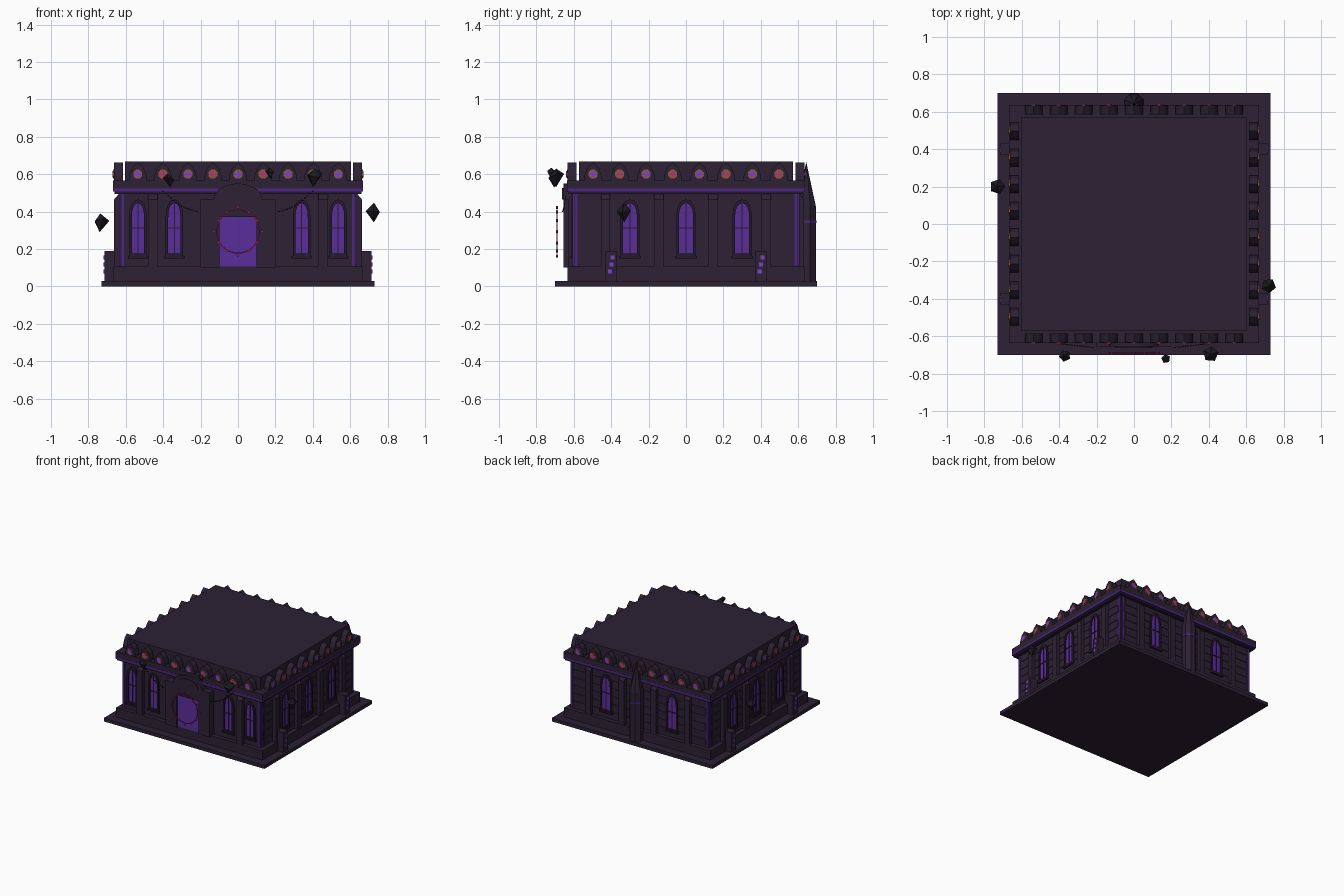
import bpy, bmesh, random
from math import sin, cos, pi
from mathutils import Vector, Matrix

random.seed(4)
if "Cube" in bpy.data.objects:
    bpy.data.objects.remove(bpy.data.objects["Cube"])


def material(name, rgb):
    m = bpy.data.materials.new(name)
    m.use_nodes = True
    m.diffuse_color = (*rgb, 1)
    m.node_tree.nodes["Principled BSDF"].inputs["Base Color"].default_value = (*rgb, 1)
    return m


stone = material("dark stone", (0.026, 0.015, 0.034))
carved = material("carved stone", (0.018, 0.011, 0.024))
rock = material("floating rock", (0.012, 0.009, 0.015))
glass = material("violet glass", (0.105, 0.026, 0.33))
trim = material("violet trim", (0.075, 0.018, 0.24))
glyph = material("bright violet", (0.22, 0.055, 0.6))
pink = material("pink gem", (0.42, 0.045, 0.17))
magenta = material("magenta ring", (0.33, 0.02, 0.12))
gold = material("old gold", (0.27, 0.12, 0.025))

# Wall sides: name, turn about z, wall distance from centre
FRONT, RIGHT, BACK, LEFT = SIDES = [
    ("front", 0, 0.60), ("right", 1, 0.63), ("back", 2, 0.60), ("left", 3, 0.63)]


def place(side, u, d, z):
    """Point u along a wall, d outward from the centre."""
    return Matrix.Rotation(side[1] * pi / 2, 3, "Z") @ Vector((u, -d, z))


class Part:
    """Collects solids of one colour into one object."""

    def __init__(self, name, mat):
        self.name, self.mat, self.bm = name, mat, bmesh.new()

    def solid(self, ring_a, ring_b):
        a = [self.bm.verts.new(p) for p in ring_a]
        b = [self.bm.verts.new(p) for p in ring_b]
        self.bm.faces.new(a)
        self.bm.faces.new(b[::-1])
        for i in range(len(a)):
            j = (i + 1) % len(a)
            self.bm.faces.new((a[i], b[i], b[j], a[j]))

    def slab(self, side, outline, d0, d1):
        self.solid([place(side, u, d0, z) for u, z in outline],
                   [place(side, u, d1, z) for u, z in outline])

    def rect(self, side, u, half, z0, z1, d0, d1):
        self.slab(side, [(u - half, z0), (u + half, z0), (u + half, z1), (u - half, z1)], d0, d1)

    def block(self, x, y, z0, z1):
        ring = [(-x, -y), (x, -y), (x, y), (-x, y)]
        self.solid([(*p, z0) for p in ring], [(*p, z1) for p in ring])

    def done(self):
        bmesh.ops.recalc_face_normals(self.bm, faces=self.bm.faces)
        mesh = bpy.data.meshes.new(self.name)
        self.bm.to_mesh(mesh)
        self.bm.free()
        mesh.materials.append(self.mat)
        bpy.context.collection.objects.link(bpy.data.objects.new(self.name, mesh))


def pointed_arch(u, half, z0, spring, top):
    """Window outline with a pointed head."""
    n = 4
    right = [(half * cos(t), spring + (top - spring) * sin(t) ** 0.85)
             for t in [i * pi / 2 / n for i in range(n)]]
    pts = [(-half, z0), (half, z0)] + right + [(0, top)] + [(-x, z) for x, z in right[::-1]]
    return [(u + x, z) for x, z in pts]


def round_arch(half, z0, z1, n=14):
    return [(half * cos(i * pi / n), z0 + (z1 - z0) * sin(i * pi / n)) for i in range(n + 1)]


# Stacked masses of the building
for name, mat, x, y, z0, z1 in [
        ("base_plate", stone, 0.73, 0.70, 0, 0.028),
        ("plinth", stone, 0.665, 0.633, 0.028, 0.105),
        ("walls", stone, 0.63, 0.60, 0.105, 0.50),
        ("cornice_bed", carved, 0.66, 0.628, 0.495, 0.508),
        ("cornice_glow", trim, 0.668, 0.636, 0.508, 0.524),
        ("cornice", stone, 0.667, 0.635, 0.524, 0.567),
        ("roof", stone, 0.605, 0.573, 0.56, 0.668)]:
    p = Part(name, mat)
    p.block(x, y, z0, z1)
    p.done()

# Windows, buttresses, courses and corner strips on each wall
layout = {"front": ([-0.535, -0.34, 0.34, 0.535], [-0.455, 0.455], 0.033),
          "back": ([-0.3, 0.3], [-0.45, -0.145, 0.145, 0.45], 0.038),
          "right": ([-0.3, 0, 0.3], [-0.43, -0.145, 0.145, 0.43], 0.038)}
layout["left"] = layout["right"]
for side in SIDES:
    name, _, d = side
    windows, buttresses, half = layout[name]
    panes, frames = Part(name + "_window_panes", glass), Part(name + "_window_frames", carved)
    for u in windows:
        inner = pointed_arch(u, half, 0.175, 0.37, 0.445)
        outer = pointed_arch(u, half + 0.014, 0.161, 0.37, 0.465)
        panes.slab(side, inner, d - 0.01, d + 0.006)
        for i in range(len(inner)):
            j = (i + 1) % len(inner)
            if (Vector(inner[i]) - Vector(inner[j])).length > 0.001:
                frames.slab(side, [inner[i], inner[j], outer[j], outer[i]], d - 0.01, d + 0.015)
        frames.rect(side, u, 0.003, 0.175, 0.44, d, d + 0.011)
        frames.rect(side, u, half, 0.31, 0.316, d, d + 0.011)
        frames.rect(side, u, half + 0.02, 0.15, 0.163, d, d + 0.02)
    panes.done()
    frames.done()

    piers = Part(name + "_buttresses", stone)
    for u in buttresses:
        profile = [(d - 0.01, 0.10), (d + 0.032, 0.10), (d + 0.032, 0.465),
                   (d + 0.005, 0.497), (d - 0.01, 0.497)]
        piers.solid([place(side, u - 0.025, *q) for q in profile],
                    [place(side, u + 0.025, *q) for q in profile])
    piers.done()

    width = 0.63 if d < 0.62 else 0.60
    strips = Part(name + "_corner_strips", trim)
    for s in (-1, 1):
        strips.rect(side, s * (width - 0.014), 0.007, 0.11, 0.497, d - 0.01, d + 0.006)
    strips.done()
    if name != "front":
        courses = Part(name + "_stone_courses", stone)
        for i in range(6):
            courses.rect(side, 0, width - 0.03 - 0.01 * (i % 2),
                         0.115 + i * 0.064, 0.168 + i * 0.064, d - 0.01, d + 0.004)
        courses.done()

    # Parapet of pointed merlons with framed gems
    count, step, edge = (9, 0.134, 0.633) if d < 0.62 else (8, 0.142, 0.663)
    merlons, surrounds = Part(name + "_merlons", stone), Part(name + "_gem_surrounds", gold)
    gems = [Part(name + "_violet_gems", glyph), Part(name + "_pink_gems", pink)]
    for i in range(count):
        u = (i - (count - 1) / 2) * step
        outline = [(-0.047, 0.56), (0.047, 0.56), (0.047, 0.59), (0.03, 0.635),
                   (0, 0.662), (-0.03, 0.635), (-0.047, 0.59)]
        merlons.slab(side, [(u + x, z) for x, z in outline], edge - 0.048, edge)
        for part, r, out in ((surrounds, 0.026, 0.004), (gems[i % 2], 0.019, 0.008)):
            ring = [(u + r * cos((k + 0.5) * pi / 4), 0.6 + r * sin((k + 0.5) * pi / 4))
                    for k in range(8)]
            part.slab(side, ring, edge - 0.01, edge + out)
    for p in (merlons, surrounds, *gems):
        p.done()

# Entrance: jambs, lintel, stepped arch and glowing doorway
portal = Part("entrance_portal", stone)
for s in (-1, 1):
    portal.rect(FRONT, s * 0.15, 0.05, 0.10, 0.465, 0.59, 0.655)
portal.rect(FRONT, 0, 0.1, 0.37, 0.465, 0.59, 0.655)
portal.slab(FRONT, round_arch(0.13, 0.465, 0.55), 0.59, 0.655)
portal.slab(FRONT, round_arch(0.10, 0.465, 0.525), 0.59, 0.662)
portal.done()
door = Part("glowing_doorway", glass)
door.rect(FRONT, 0, 0.1, 0.105, 0.37, 0.59, 0.64)
door.done()

# Floating ring with small studs
ring = Part("portal_ring", magenta)
N = 40
for i in range(N):
    a, b = 2 * pi * i / N, 2 * pi * (i + 1) / N
    ring.slab(FRONT, [(r * cos(t), 0.293 + r * sin(t))
                      for r, t in ((0.112, a), (0.118, a), (0.118, b), (0.112, b))], 0.686, 0.692)
for i in range(12):
    t, r = i * pi / 6, 0.13 if i % 3 == 0 else 0.121
    u, z, s = r * cos(t), 0.293 + r * sin(t), 0.008
    ring.slab(FRONT, [(u - s, z), (u, z - s), (u + s, z), (u, z + s)], 0.684, 0.694)
ring.done()

# Sagging chains from the cornice to the entrance
chains = Part("chains", rock)
for s in (-1, 1):
    for i in range(14):
        t = i / 13
        u, z = s * (0.40 - 0.18 * t), 0.51 - 0.11 * t - 0.02 * sin(pi * t)
        d = 0.64 + 0.02 * t
        chains.rect(FRONT, u, 0.005, z - 0.003, z + 0.003, d - 0.003, d + 0.003)
chains.done()

# Rune stones at the side walls
stones, runes = Part("rune_stones", stone), Part("runes", glyph)
for side in (RIGHT, LEFT):
    for u in (-0.4, 0.4):
        stones.rect(side, u, 0.03, 0.028, 0.188, 0.64, 0.713)
        for i in range(3):
            runes.rect(side, u - 0.006 + i * 0.007, 0.011, 0.07 + i * 0.037,
                       0.09 + i * 0.037, 0.71, 0.718)
stones.done()
runes.done()


def cone_part(name, mat, x, y, z0, z1, r0, r1, sides=8):
    p = Part(name, mat)
    bmesh.ops.create_cone(p.bm, cap_ends=True, segments=sides, radius1=r0, radius2=r1,
                          depth=z1 - z0, matrix=Matrix.Translation((x, y, (z0 + z1) / 2))
                          @ Matrix.Rotation(pi / sides, 4, "Z"))
    p.done()


# Rear spire with a glowing band
cone_part("spire_shaft", stone, 0, 0.643, 0.0, 0.43, 0.055, 0.055)
cone_part("spire_point", stone, 0, 0.643, 0.43, 0.665, 0.055, 0)
cone_part("spire_band", trim, 0, 0.643, 0.34, 0.352, 0.058, 0.058)

# Floating rock shards: faceted, with a long lower point
for i, (x, y, z, r, h) in enumerate([
        (-0.73, 0.20, 0.345, 0.042, 0.10), (0.72, -0.33, 0.40, 0.04, 0.105),
        (-0.37, -0.705, 0.57, 0.032, 0.075), (0.17, -0.72, 0.607, 0.025, 0.06),
        (0.41, -0.695, 0.585, 0.043, 0.10)]):
    p = Part("rock_shard_%d" % (i + 1), rock)
    tips = [p.bm.verts.new((x + random.uniform(-0.3, 0.3) * r, y, z + s * h)) for s in (0.45, -0.55)]
    belt = [p.bm.verts.new((x + r * cos(t), y + r * sin(t), z + random.uniform(-0.05, 0.2) * h))
            for t in [k * 2 * pi / 5 + i for k in range(5)]]
    for k in range(5):
        for tip in tips:
            p.bm.faces.new((belt[k], belt[(k + 1) % 5], tip))
    p.done()
